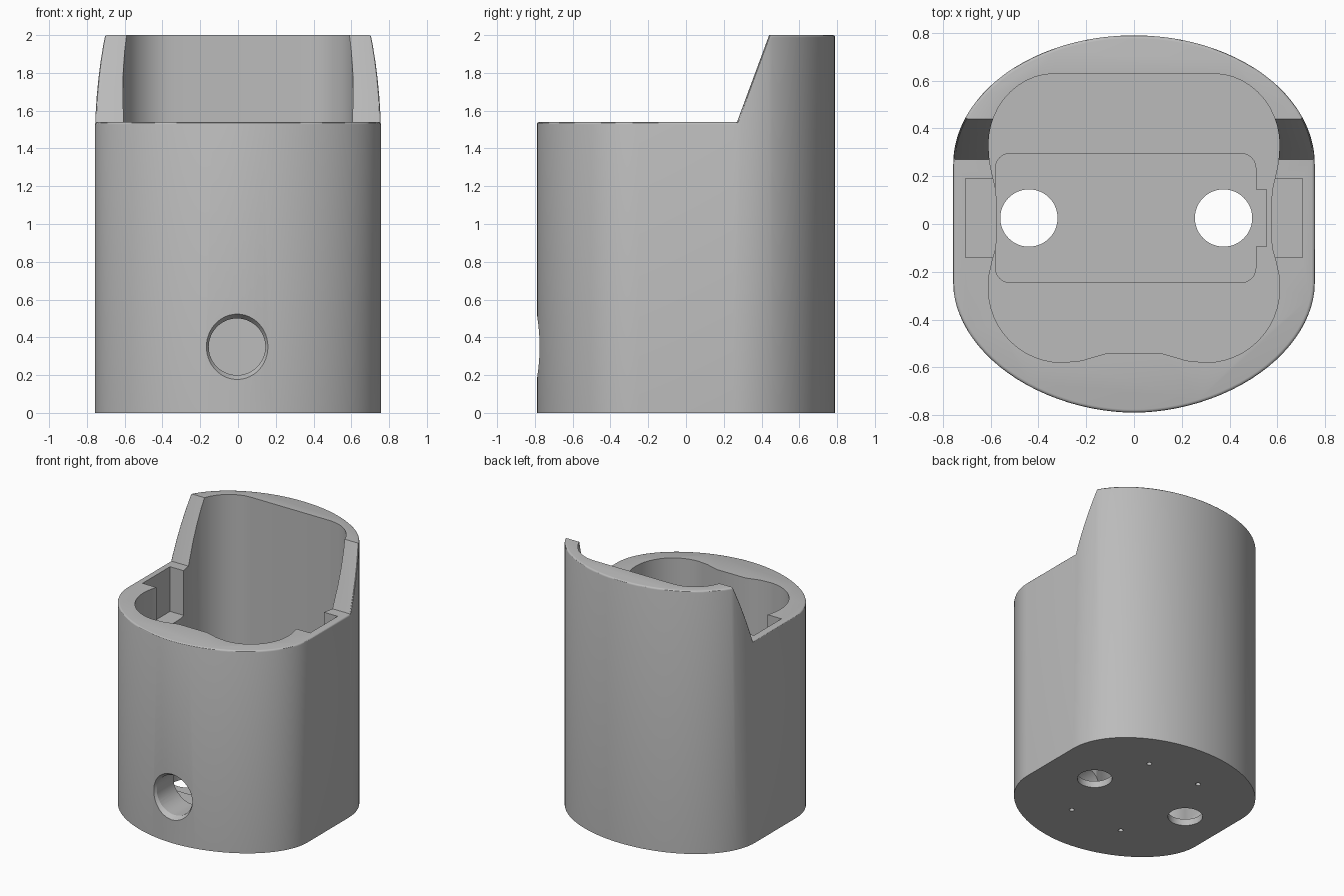
import bpy, bmesh
from math import sin, cos, pi, radians
from mathutils import Matrix

old = bpy.data.objects.get("Cube")
if old:
    bpy.data.objects.remove(old, do_unlink=True)

grey = bpy.data.materials.new("light grey plastic")
grey.use_nodes = True
grey.diffuse_color = (0.5, 0.5, 0.5, 1)
grey.node_tree.nodes["Principled BSDF"].inputs["Base Color"].default_value = (0.5, 0.5, 0.5, 1)


def prism(name, outline, low, high, axis="z"):
    """Extrude a closed outline along z, or a (y, z) outline along x."""
    bm = bmesh.new()
    place = (lambda p, h: (p[0], p[1], h)) if axis == "z" else (lambda p, h: (h, p[0], p[1]))
    face = bm.faces.new([bm.verts.new(place(p, low)) for p in outline])
    top = bmesh.ops.extrude_face_region(bm, geom=[face])["geom"]
    shift = (0, 0, high - low) if axis == "z" else (high - low, 0, 0)
    bmesh.ops.translate(bm, vec=shift, verts=[v for v in top if isinstance(v, bmesh.types.BMVert)])
    bmesh.ops.recalc_face_normals(bm, faces=bm.faces)
    return make(name, bm)


def make(name, bm):
    mesh = bpy.data.meshes.new(name)
    bm.to_mesh(mesh)
    bm.free()
    mesh.materials.append(grey)
    ob = bpy.data.objects.new(name, mesh)
    bpy.context.collection.objects.link(ob)
    return ob


def box(name, x0, x1, y0, y1, z0, z1):
    return prism(name, [(x0, y0), (x1, y0), (x1, y1), (x0, y1)], z0, z1)


def cone(name, r1, r2, depth, centre, turn=0, sides=48):
    bm = bmesh.new()
    mat = Matrix.Translation(centre) @ Matrix.Rotation(turn, 4, "X")
    bmesh.ops.create_cone(bm, cap_ends=True, segments=sides, radius1=r1, radius2=r2, depth=depth, matrix=mat)
    return make(name, bm)


def arc(cx, cy, rx, ry, start, end, steps, power=1.0):
    pts = []
    for i in range(steps + 1):
        a = radians(start + (end - start) * i / steps)
        c, s = cos(a), sin(a)
        pts.append((cx + rx * abs(c) ** power * (1 if c >= 0 else -1),
                    cy + ry * abs(s) ** power * (1 if s >= 0 else -1)))
    return pts


def mirrored(half):
    """Close a half outline across x = 0, skipping points on the axis."""
    return half + [(-x, y) for x, y in reversed(half) if x > 0.001]


def cut(body, cutter):
    mod = body.modifiers.new("cut", "BOOLEAN")
    mod.operation, mod.solver, mod.object = "DIFFERENCE", "EXACT", cutter
    bpy.context.view_layer.objects.active = body
    bpy.ops.object.modifier_apply(modifier=mod.name)
    bpy.data.objects.remove(cutter, do_unlink=True)


# Outer shell: flat sides, rounded front and back
outer = arc(0, 0.25, 0.757, 0.54, 90, 0, 24) + arc(0, -0.25, 0.757, 0.54, 0, -90, 24, 1.05)
body = prism("housing", mirrored([(max(x, 0), y) for x, y in outer]), 0, 2)

# Lowered front with a sloped step up to the back wall
cut(body, prism("step_cutter", [(-1, 1.54), (0.27, 1.54), (0.455, 2.04), (0.455, 2.2), (-1, 2.2)], -1, 1, "x"))

# Rounded outer rim
bm = bmesh.new()
bm.from_mesh(body.data)
bmesh.ops.remove_doubles(bm, verts=bm.verts, dist=0.0005)
rim = []
for e in bm.edges:
    if len(e.link_faces) == 2:
        n = sorted(f.normal.z for f in e.link_faces)
        if abs(n[0]) < 0.02 and n[1] > 0.15:
            rim.append(e)
bmesh.ops.bevel(bm, geom=rim, offset=0.024, segments=3, profile=0.5, affect="EDGES", clamp_overlap=True)
bm.to_mesh(body.data)
bm.free()

# Main cavity with pinched sides and a bump at the front
half = [(0.33, 0.63)] + arc(0.33, 0.33, 0.28, 0.30, 80, 0, 10)
half += [(0.605, 0.26), (0.592, 0.2), (0.578, 0.14), (0.575, 0.08), (0.575, -0.05),
         (0.578, -0.1), (0.595, -0.16), (0.608, -0.22)]
half += arc(0.3, -0.27, 0.31, 0.31, 0, -90, 12) + [(0.22, -0.572), (0.17, -0.557), (0.12, -0.543)]
cut(body, prism("cavity_cutter", mirrored(half), 0.1, 2.3))

# Rounded rectangular floor pocket with a small side tab
r = 0.06
pocket = []
for cx, cy, a in ((0.45, 0.235, 90), (0.45, -0.185, 0), (-0.52, -0.185, -90), (-0.52, 0.235, -180)):
    pocket += arc(cx, cy, r, r, a, a - 90, 6)
cut(body, prism("pocket_cutter", pocket, 0.05, 0.4))
cut(body, box("tab_cutter", 0.4, 0.555, -0.095, 0.145, 0.05, 0.4))

# Latch notches in both side walls
for side in (-1, 1):
    x0, x1 = sorted((side * 0.5, side * 0.705))
    cut(body, box("notch_cutter", x0, x1, -0.14, 0.19, 1.2, 1.8))

# Floor holes
for x in (-0.44, 0.375):
    cut(body, cone("floor_hole_cutter", 0.12, 0.12, 0.5, (x, 0.025, 0.1)))

# Blind screw holes underneath
for x in (-0.22, 0.22):
    for y in (-0.405, 0.425):
        cut(body, cone("screw_hole_cutter", 0.018, 0.018, 0.12, (x, y, 0), sides=16))

# Front port with a flared mouth
cut(body, cone("port_cutter", 0.15, 0.15, 0.7, (-0.005, -0.75, 0.35), pi / 2))
cut(body, cone("port_flare_cutter", 0.14, 0.18, 0.06, (-0.005, -0.77, 0.35), pi / 2))

# Smooth curves, crisp edges
bpy.ops.object.select_all(action="DESELECT")
body.select_set(True)
bpy.context.view_layer.objects.active = body
bpy.ops.object.shade_smooth_by_angle(angle=radians(30))
